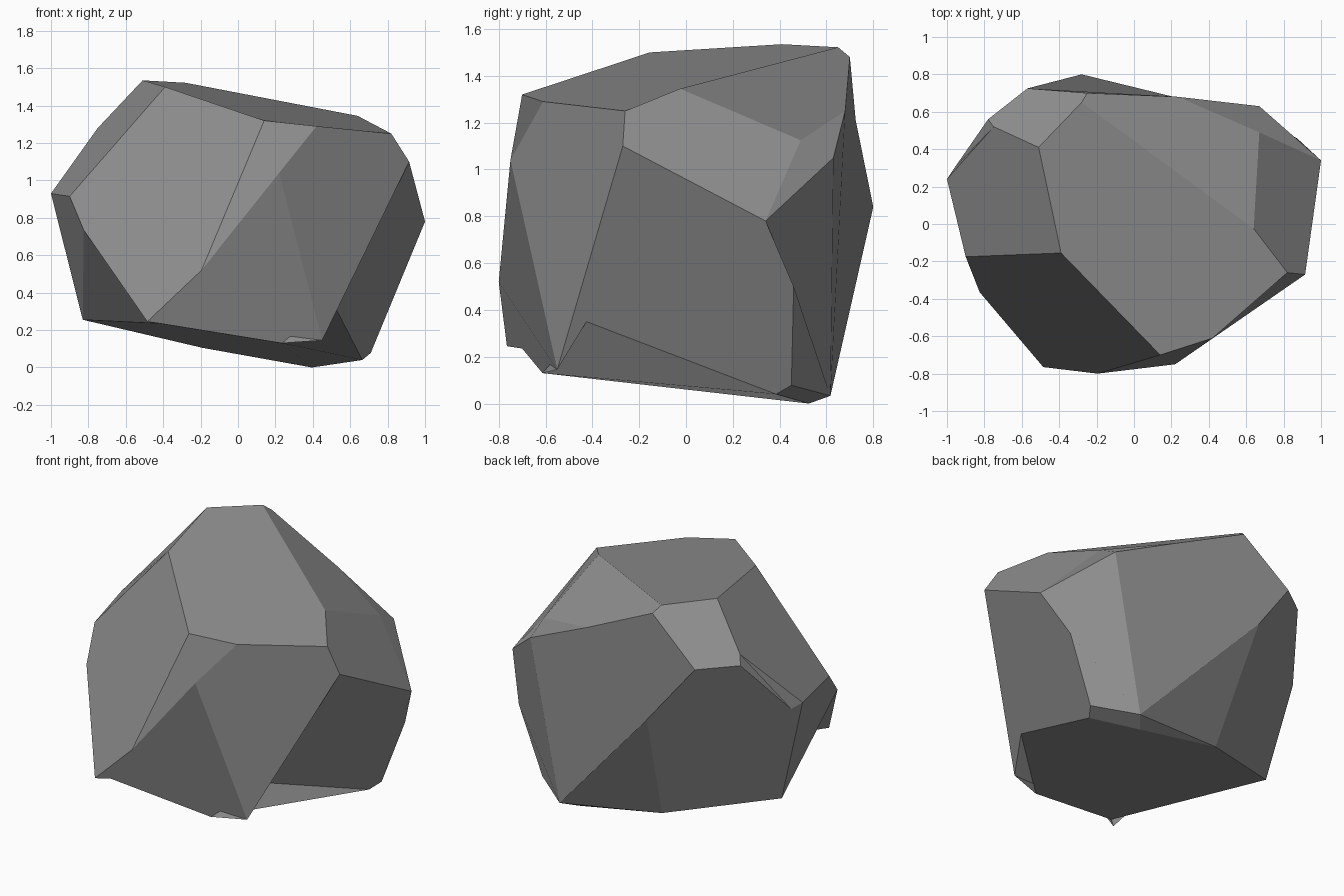
import bpy
import bmesh

# Remove the default object
default_cube = bpy.data.objects.get("Cube")
if default_cube:
    bpy.data.objects.remove(default_cube, do_unlink=True)

# Corners of the chiselled boulder, from the crown down to the foot
crown = {
    "O": (-.39, -.155, 1.5), "P": (-.51, .41, 1.535),
    "Q": (-.28, .65, 1.522), "R": (-.25, .7, 1.48),
    "S": (.64, -.025, 1.345), "J": (.14, -.7, 1.32),
    "H": (.42, -.61, 1.29), "G": (.82, -.26, 1.25),
    "B": (-.75, .52, 1.28), "b": (-.78, .56, 1.23),
    "X": (-.57, .725, 1.21), "W": (.235, .68, 1.25),
}
waist = {
    "U": (.67, .49, 1.125), "V": (.67, .63, 1.05),
    "F": (.915, -.27, 1.1), "I": (.22, -.75, 1.04),
    "A": (-1, .24, .93), "a": (-.96, .3, .9),
    "N": (-.9, -.175, .915), "M": (-.825, -.365, .735),
    "D": (-.28, .8, .84), "E": (1, .34, .78),
    "C": (.87, .46, .5), "K": (-.195, -.8, .52),
}
foot = {
    "y": (.505, -.425, .35), "z": (-.83, .21, .255),
    "L": (-.485, -.765, .245), "f": (-.415, -.7, .235),
    "p": (.45, -.55, .145), "e": (.235, -.613, .13),
    "t": (-.19, .515, .105), "h": (.71, .45, .078),
    "s": (.665, .385, .04), "k": (.47, .617, .033),
    "l": (.395, .525, 0),
}

# Flat chiselled facets, each the loop of corners around it
facets = {
    "top": "OJHGSQP",
    "top back": "QSUWR",
    "front right": "OJKLMN",
    "front ridge": "JHIK",
    "front left": "HGFpI",
    "front low": "KIpefL",
    "left shoulder": "SGFEU",
    "left notch": "UEVW",
    "left side": "FEChsyp",
    "left rear": "VEChk",
    "hollow lip": "pye",
    "back": "RWVkDX",
    "back low": "Dkt",
    "back right": "XbaAztD",
    "back shoulder": "PQRXbB",
    "upper chip": "Bba",
    "lower chip": "BaA",
    "right shoulder": "NABPO",
    "right side": "ANMz",
    "right low": "MzfL",
    "heel": "hslk",
    "heel chip": "klt",
    "underside": "ysltzfe",
}


def make_material(name, color):
    material = bpy.data.materials.new(name)
    material.use_nodes = True
    material.diffuse_color = color
    shader = next(n for n in material.node_tree.nodes if n.type == 'BSDF_PRINCIPLED')
    shader.inputs["Base Color"].default_value = color
    shader.inputs["Roughness"].default_value = 0.9
    return material


def build_faceted(name, corners, loops, material):
    """Join the corners into flat facets, all facing outward."""
    bm = bmesh.new()
    verts = {key: bm.verts.new(point) for key, point in corners.items()}
    for loop in loops:
        bm.faces.new([verts[key] for key in loop])
    bmesh.ops.recalc_face_normals(bm, faces=bm.faces[:])
    mesh = bpy.data.meshes.new(name)
    bm.to_mesh(mesh)
    bm.free()
    mesh.materials.append(material)
    obj = bpy.data.objects.new(name, mesh)
    bpy.context.collection.objects.link(obj)


# Boulder
stone = make_material("stone grey", (.28, .28, .28, 1))
build_faceted("boulder", {**crown, **waist, **foot}, facets.values(), stone)
